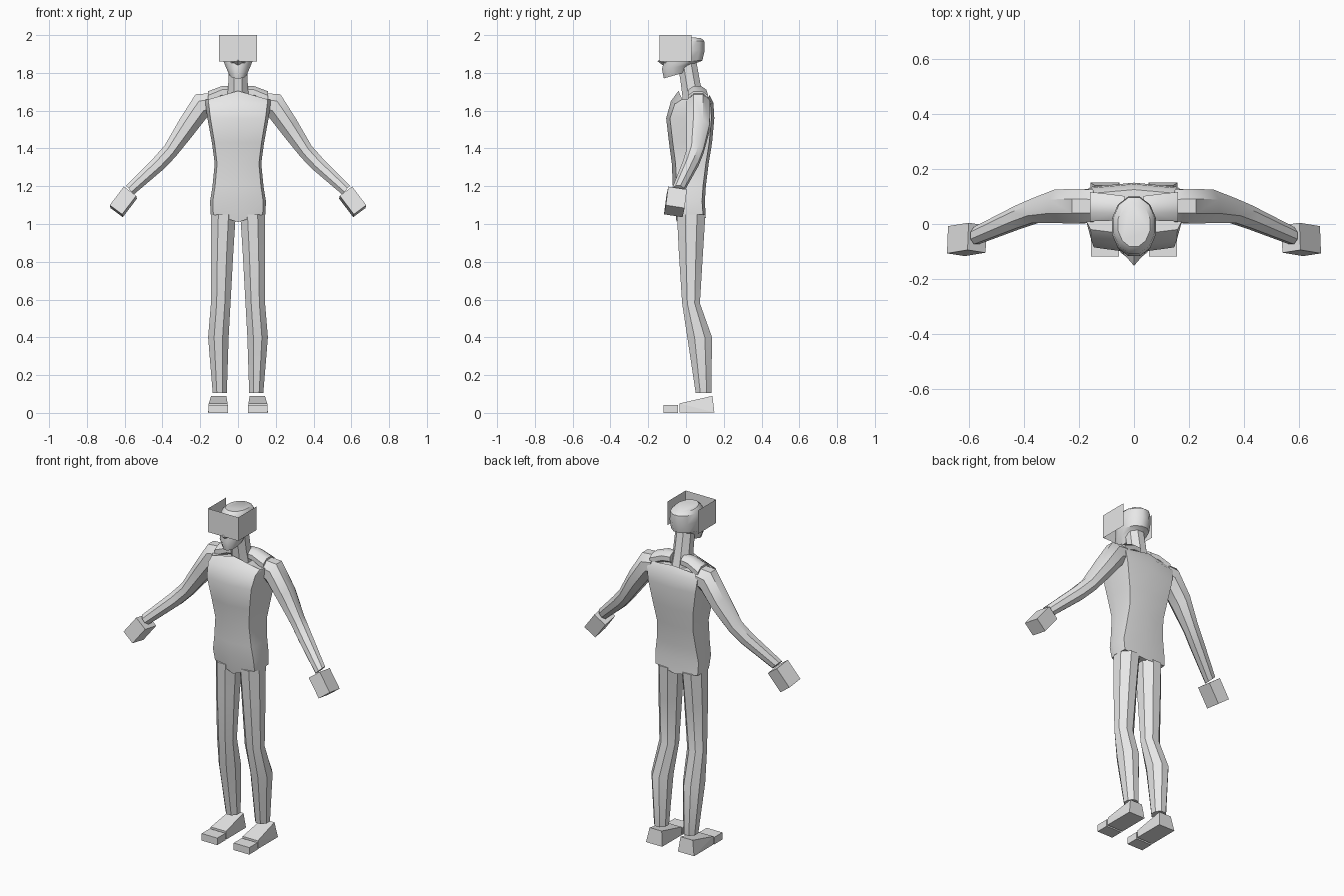
import bpy, bmesh, math
from mathutils import Vector, Matrix

cube = bpy.data.objects.get("Cube")
if cube:
    bpy.data.objects.remove(cube)

grey = bpy.data.materials.new("plain_grey")
grey.use_nodes = True
grey.diffuse_color = (0.8, 0.8, 0.8, 1)
grey.node_tree.nodes["Principled BSDF"].inputs["Base Color"].default_value = (0.8, 0.8, 0.8, 1)


def finish(name, bm, smooth=None, solid=True):
    if solid:
        bmesh.ops.recalc_face_normals(bm, faces=bm.faces)
    mesh = bpy.data.meshes.new(name)
    bm.to_mesh(mesh)
    bm.free()
    mesh.materials.append(grey)
    ob = bpy.data.objects.new(name, mesh)
    bpy.context.collection.objects.link(ob)
    if smooth:
        bpy.ops.object.select_all(action='DESELECT')
        ob.select_set(True)
        bpy.context.view_layer.objects.active = ob
        bpy.ops.object.shade_smooth_by_angle(angle=math.radians(smooth))
    return ob


def loft(name, rings, smooth=40):
    """Skin a list of equal-length point rings and cap both ends."""
    bm = bmesh.new()
    loops = [[bm.verts.new(p) for p in ring] for ring in rings]
    n = len(loops[0])
    for a, b in zip(loops, loops[1:]):
        for i in range(n):
            j = (i + 1) % n
            bm.faces.new((a[i], a[j], b[j], b[i]))
    bm.faces.new(loops[0])
    bm.faces.new(loops[-1])
    return finish(name, bm, smooth)


def oval(centre, u, v, sides, turn=0.5):
    """Ring of points around a centre, spanned by two radius vectors."""
    c, u, v = Vector(centre), Vector(u), Vector(v)
    angles = [math.tau * (i + turn) / sides for i in range(sides)]
    return [c + u * math.cos(t) + v * math.sin(t) for t in angles]


def hull(name, points):
    bm = bmesh.new()
    for p in points:
        bm.verts.new(p)
    bmesh.ops.convex_hull(bm, input=bm.verts)
    bmesh.ops.dissolve_limit(bm, angle_limit=0.02, verts=bm.verts, edges=bm.edges)
    return finish(name, bm)


# Torso: centre height, half width, front y, back y, drop at the sides
def torso_ring(z, w, yf, yb, drop):
    half = [(0.9 * w, yf + 0.02, z - drop), (w, yf * 0.3 + yb * 0.2, z - drop),
            (0.96 * w, yb - 0.015, z - drop)]
    return ([(0, yf, z)] + half + [(0, yb, z - drop * 0.5)]
            + [(-x, y, h) for x, y, h in reversed(half)])


loft("torso", [torso_ring(*r) for r in (
    (1.01, 0.145, -0.05, 0.105, -0.04),
    (1.12, 0.148, -0.065, 0.1, 0),
    (1.2, 0.135, -0.07, 0.105, 0),
    (1.32, 0.123, -0.075, 0.12, 0),
    (1.43, 0.138, -0.09, 0.138, 0),
    (1.56, 0.162, -0.105, 0.15, 0),
    (1.65, 0.172, -0.08, 0.145, 0.015),
    (1.705, 0.175, -0.04, 0.125, 0.045))], 42)

# Neck
loft("neck", [oval((0, y, z), (r, 0, 0), (0, r, 0), 8) for y, z, r in (
    (0.04, 1.66, 0.062), (0.025, 1.74, 0.056), (0.005, 1.86, 0.054))])

# Head: front height, back height, half width, front y, back y
head = []
for zf, zb, w, yf, yb in (
        (1.77, 1.81, 0.046, -0.12, 0.02),
        (1.82, 1.845, 0.066, -0.13, 0.04),
        (1.86, 1.865, 0.08, -0.12, 0.09),
        (1.92, 1.92, 0.083, -0.12, 0.103),
        (1.97, 1.97, 0.078, -0.11, 0.1),
        (1.992, 1.985, 0.06, -0.085, 0.08)):
    head.append(oval((0, (yf + yb) / 2, (zf + zb) / 2), (w, 0, 0),
                     (0, (yb - yf) / 2, (zb - zf) / 2), 12))
loft("head", head)
hull("nose", [(0.04, -0.105, 1.855), (-0.04, -0.105, 1.855), (0, -0.152, 1.862),
              (0, -0.11, 1.89), (0, -0.115, 1.835)])

# Visor: one thin sheet folded around three sides, open above and behind
bm = bmesh.new()
path = [(-0.1, 0.03), (-0.1, -0.14), (0.1, -0.14), (0.1, 0.03)]
low, high = ([bm.verts.new((x, y, z)) for x, y in path] for z in (1.86, 2.0))
for i in range(3):
    bm.faces.new((low[i], low[i + 1], high[i + 1], high[i]))
finish("visor", bm, solid=False)

for side, s in (("left", 1), ("right", -1)):
    # Shoulder yoke
    loft(side + "_collar", [oval((s * x, y, z), (0, ry, 0), (0, 0, rz), 8) for x, y, z, ry, rz in (
        (0.035, 0.06, 1.7, 0.045, 0.034), (0.085, 0.06, 1.697, 0.052, 0.036),
        (0.16, 0.063, 1.665, 0.058, 0.04))])

    # Arm: x, y, z, slant of the section, radius across, radius in depth
    arm = []
    for x, y, z, tilt, r, ry in (
            (0.145, 0.065, 1.635, 0.1, 0.062, 0.064),
            (0.195, 0.065, 1.625, 0.45, 0.074, 0.068),
            (0.275, 0.064, 1.51, 0.66, 0.06, 0.066),
            (0.36, 0.048, 1.385, 0.76, 0.045, 0.048),
            (0.42, 0.025, 1.32, 0.76, 0.043, 0.045),
            (0.572, -0.042, 1.18, 0.76, 0.034, 0.034)):
        across = (s * r * math.sin(tilt), 0, r * math.cos(tilt))
        arm.append(oval((s * x, y, z), across, (0, ry, 0), 8))
    loft(side + "_arm", arm)

    # Hand: a block lined up with the forearm
    a = Vector((0.6, -0.1, -0.79)).normalized()
    b = Vector((0, -0.97, 0.2))
    b = (b - a * b.dot(a)).normalized()
    c = a.cross(b)
    hull(side + "_hand", [
        Vector((s * p.x, p.y, p.z)) for p in (
            Vector((0.607, -0.056, 1.117)) + a * i * 0.062 + b * j * 0.05 + c * k * 0.041
            for i in (-1, 1) for j in (-1, 1) for k in (-1, 1))])

    # Leg: height, inner x, outer x, front y, back y
    leg = []
    for z, xi, xo, yf, yb in (
            (0.105, 0.058, 0.135, 0.05, 0.135),
            (0.4, 0.048, 0.16, 0.005, 0.14),
            (0.58, 0.038, 0.145, -0.022, 0.075),
            (0.85, 0.023, 0.146, -0.04, 0.092),
            (1.05, 0.01, 0.144, -0.05, 0.105)):
        u, v = (xo - xi) / 2 * 1.05, (yb - yf) / 2 * 1.05
        leg.append(oval((s * (xi + xo) / 2, (yf + yb) / 2, z), (u, 0, 0), (0, v, 0), 8))
    loft(side + "_leg", leg)

    # Foot wedge and toe block
    hull(side + "_foot", [(s * x, y, z) for x, y, z in (
        (0.052, -0.035, 0.003), (0.158, -0.035, 0.003), (0.052, 0.15, 0.003), (0.158, 0.15, 0.003),
        (0.055, -0.035, 0.05), (0.155, -0.035, 0.05), (0.062, 0.14, 0.09), (0.142, 0.14, 0.09))])
    hull(side + "_toes", [(s * x, y, z) for x in (0.054, 0.157)
                          for y in (-0.118, -0.042) for z in (0, 0.042)])
